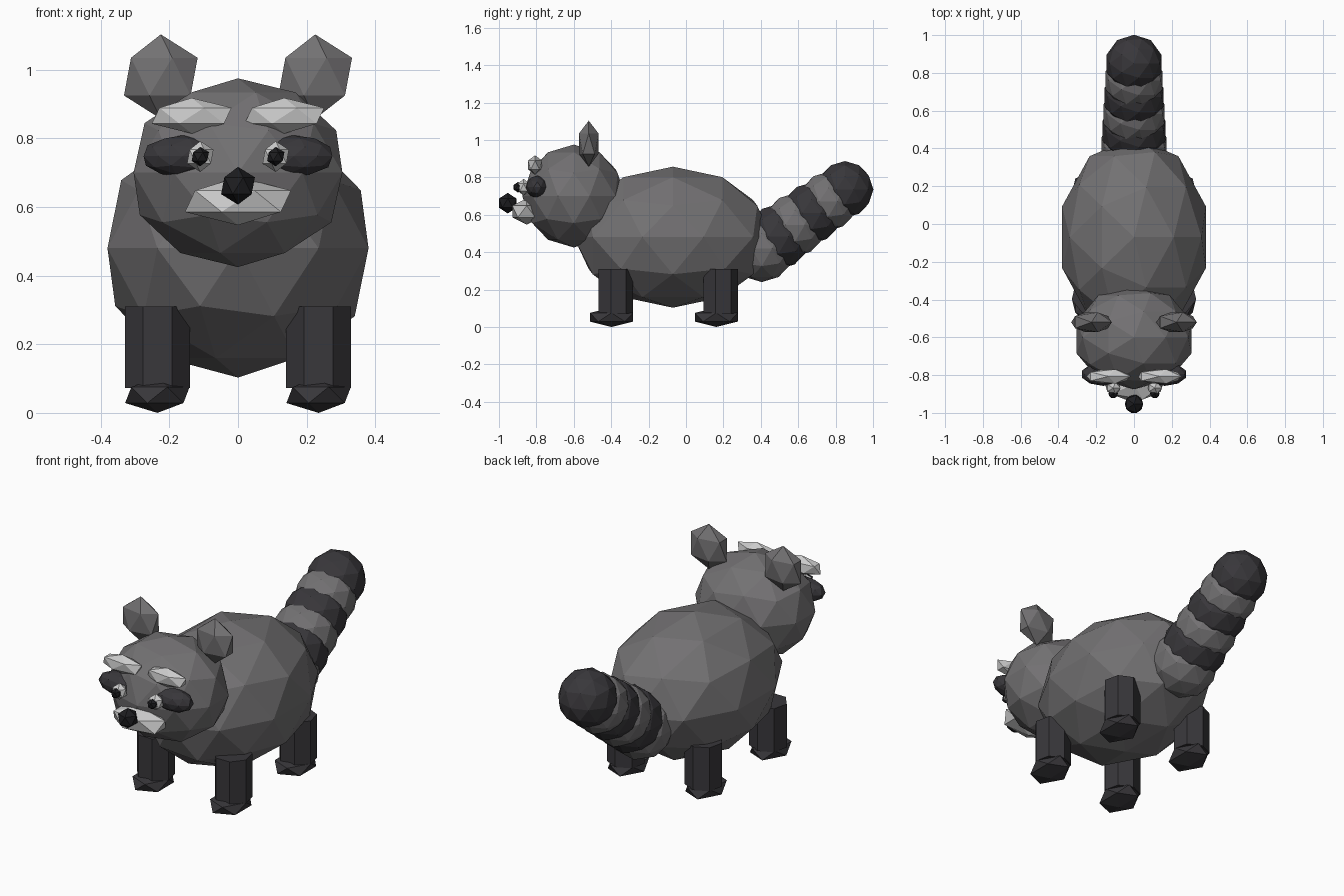
import bpy
from mathutils import Vector

if "Cube" in bpy.data.objects:
    bpy.data.objects.remove(bpy.data.objects["Cube"])


def material(name, rgb):
    m = bpy.data.materials.new(name)
    m.diffuse_color = (*rgb, 1)
    m.use_nodes = True
    m.node_tree.nodes["Principled BSDF"].inputs["Base Color"].default_value = m.diffuse_color
    return m


GREY = material("grey_fur", (0.17, 0.165, 0.17))
DARK = material("dark_fur", (0.04, 0.038, 0.043))
BLACK = material("black", (0.012, 0.012, 0.014))
LIGHT = material("light_fur", (0.55, 0.55, 0.55))


def finish(name, mat):
    ob = bpy.context.object
    ob.name = name
    ob.data.materials.append(mat)
    return ob


def blob(name, loc, size, mat, sub=1):
    """Faceted icosphere scaled to three radii."""
    bpy.ops.mesh.primitive_ico_sphere_add(subdivisions=sub, radius=1, location=loc)
    ob = finish(name, mat)
    ob.scale = size
    return ob


# body and head
blob("body", (0, -0.07, 0.48), (0.40, 0.53, 0.377), GREY, 2)
blob("head", (0, -0.60, 0.70), (0.32, 0.275, 0.275), GREY, 2)

# muzzle and nose
blob("muzzle", (0, -0.852, 0.617), (0.173, 0.09, 0.07), LIGHT)
blob("nose", (0, -0.953, 0.662), (0.055, 0.055, 0.055), BLACK)

for side, s in (("left", 1), ("right", -1)):
    # ears and face details
    blob(f"ear_{side}", (0.225 * s, -0.52, 0.98), (0.12, 0.061, 0.123), GREY)
    blob(f"eye_patch_{side}", (0.162 * s, -0.795, 0.748), (0.119, 0.062, 0.061), DARK, 2)
    blob(f"brow_{side}", (0.135 * s, -0.807, 0.866), (0.13, 0.044, 0.052), LIGHT)
    blob(f"eye_{side}", (0.11 * s, -0.868, 0.747), (0.043, 0.036, 0.045), LIGHT)
    blob(f"pupil_{side}", (0.11 * s, -0.898, 0.747), (0.028, 0.028, 0.028), BLACK)

    # legs and feet
    for end, y in (("front", -0.38), ("rear", 0.18)):
        bpy.ops.mesh.primitive_cylinder_add(vertices=7, radius=0.097, depth=0.238,
                                            location=(0.235 * s, y, 0.191))
        finish(f"{end}_leg_{side}", DARK)
        blob(f"{end}_foot_{side}", (0.235 * s, y - 0.018, 0.052), (0.105, 0.135, 0.052), DARK)

# ringed tail, alternating overlapping blobs
start, stop = Vector((0, 0.405, 0.42)), Vector((0, 0.85, 0.735))
for i in range(6):
    t = i / 5
    r = 0.18 + (0.152 - 0.18) * t
    blob(f"tail_ring_{i}", start.lerp(stop, t), (r, r, r), DARK if i % 2 else GREY, 2)
